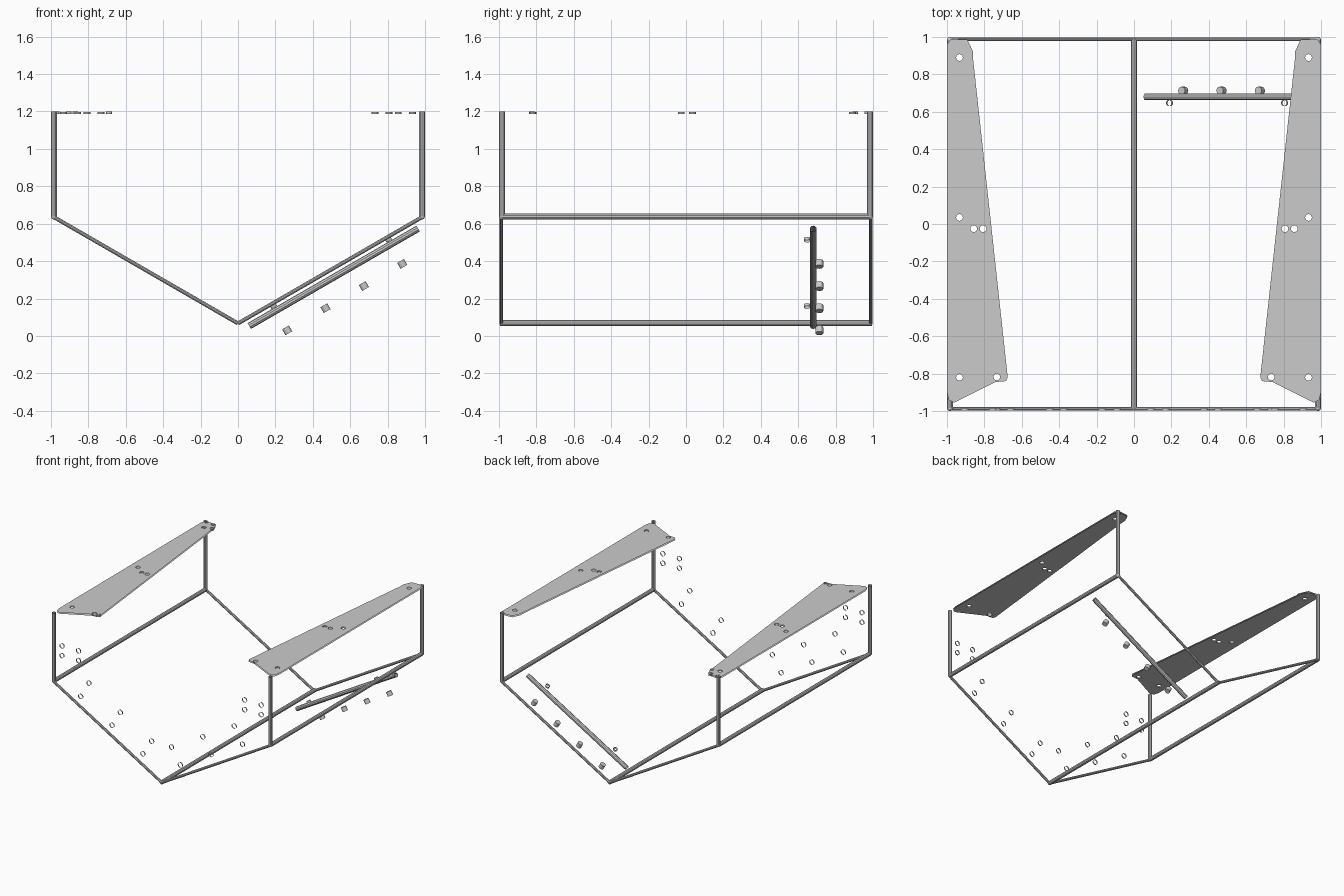
import bpy, bmesh
from math import pi, sin, cos, sqrt
from mathutils import Vector, Matrix

if "Cube" in bpy.data.objects:
    bpy.data.objects.remove(bpy.data.objects["Cube"])

Z_TOP = 1.2
Z_FLANGE = 1.197
SLOPE = 1 / sqrt(3)
EDGE = 0.984            # centre of posts and side rails
KEEL_Z = 0.07
SIDE_Z = KEEL_Z + EDGE * SLOPE


def finish(name, bm, smooth=True):
    me = bpy.data.meshes.new(name)
    bm.to_mesh(me)
    bm.free()
    for p in me.polygons:
        p.use_smooth = smooth
    ob = bpy.data.objects.new(name, me)
    bpy.context.collection.objects.link(ob)
    return ob


def tube(bm, p0, p1, r, n=16, caps=False):
    """Cylindrical wall between two points, open unless capped."""
    p0, p1 = Vector(p0), Vector(p1)
    d = p1 - p0
    rot = d.to_track_quat('Z', 'Y').to_matrix().to_4x4()
    bmesh.ops.create_cone(bm, cap_ends=caps, segments=n, radius1=r, radius2=r, depth=d.length,
                          matrix=Matrix.Translation((p0 + p1) / 2) @ rot)


def pin(bm, centre, axis, r, length, caps=False):
    h = Vector(axis).normalized() * length / 2
    tube(bm, Vector(centre) - h, Vector(centre) + h, r, 16, caps)


def rail(name, p0, p1, r):
    bm = bmesh.new()
    tube(bm, p0, p1, r, 10)
    return finish(name, bm, False)


# Posts, sloped edges, side rails and keel, with rounded corner joints
for sx, side in ((-1, "left"), (1, "right")):
    x = sx * EDGE
    for sy, end in ((-1, "front"), (1, "back")):
        y = sy * EDGE
        rail(f"{end}_{side}_post", (x, y, SIDE_Z), (x, y, Z_TOP), 0.016)
        rail(f"{end}_{side}_sloped_edge", (0, sy * 0.988, KEEL_Z - 0.003),
             (x, sy * 0.988, SIDE_Z - 0.003), 0.0105)
        bm = bmesh.new()
        bmesh.ops.create_uvsphere(bm, u_segments=10, v_segments=6, radius=0.016,
                                  matrix=Matrix.Translation((x, y, SIDE_Z)))
        finish(f"{end}_{side}_joint", bm)
    rail(f"{side}_side_rail", (x, -EDGE, SIDE_Z), (x, EDGE, SIDE_Z), 0.016)
rail("keel", (0, -0.995, KEEL_Z), (0, 0.995, KEEL_Z), 0.016)

# Top flanges with bolt holes
outline = [(1, 0.96), (0.98, 0.99), (0.89, 0.985), (0.86, 0.92), (0.86, 0.88),
           (0.675, -0.82), (0.685, -0.84), (0.74, -0.845), (0.96, -0.955),
           (0.99, -0.94), (1, -0.9)]
holes = [(0.933, 0.89), (0.933, 0.035), (0.857, -0.025), (0.807, -0.025),
         (0.933, -0.82), (0.733, -0.818)]
knobs = [(0.97, 0.975), (0.905, 0.97), (0.87, 0.905), (0.69, -0.825)]
for sx, side in ((-1, "left"), (1, "right")):
    bm = bmesh.new()
    for z in (Z_FLANGE, Z_FLANGE - 0.011):
        loops = [outline] + [[(hx + 0.018 * cos(pi * i / 8), hy + 0.018 * sin(pi * i / 8))
                              for i in range(16)] for hx, hy in holes]
        edges = []
        for lp in loops:
            vs = [bm.verts.new((sx * px, py, z)) for px, py in lp]
            edges += [bm.edges.new((vs[i], vs[i - 1])) for i in range(len(vs))]
        bmesh.ops.triangle_fill(bm, use_beauty=True, edges=edges, normal=(0, 0, 1))
    finish(f"{side}_top_flange", bm, False)
    bm = bmesh.new()
    for hx, hy in holes:
        pin(bm, (sx * hx, hy, Z_FLANGE - 0.0055), (0, 0, 1), 0.018, 0.011)
    if sx < 0:
        for kx, ky in knobs:
            pin(bm, (sx * kx, ky, Z_TOP - 0.007), (0, 0, 1), 0.015, 0.014)
    finish(f"{side}_flange_hole_walls", bm)

# Bolt hole walls of the front panel
bm = bmesh.new()
for hx, hz in ((0.905, 0.95), (0.905, 0.87), (0.755, 0.95), (0.755, 0.87), (0.66, 0.71),
               (0.735, 0.58), (0.375, 0.545), (0.45, 0.42), (0.09, 0.385), (0.17, 0.26)):
    for sx in (-1, 1):
        pin(bm, (sx * hx, -0.992, hz), (0, 1, 0), 0.02, 0.012)
finish("front_hole_walls", bm)

# Hinge rod under the right slope
normal = (0.5, 0, -sqrt(0.75))
bm = bmesh.new()
tube(bm, (0.06, 0.68, 0.053), (0.963, 0.68, 0.574), 0.018, 10)
finish("hinge_rod", bm, False)

# Spacers below the rod
bm = bmesh.new()
for i in range(4):
    pin(bm, (0.263 + 0.205 * i, 0.713, 0.03 + 0.1184 * i), normal, 0.021, 0.036, True)
finish("spacers", bm, False)

# Small mounting hole walls beside the rod
bm = bmesh.new()
for x in (0.19, 0.805):
    pin(bm, (x, 0.647, 0.05 + x * SLOPE), normal, 0.017, 0.016)
finish("slope_hole_walls", bm)
